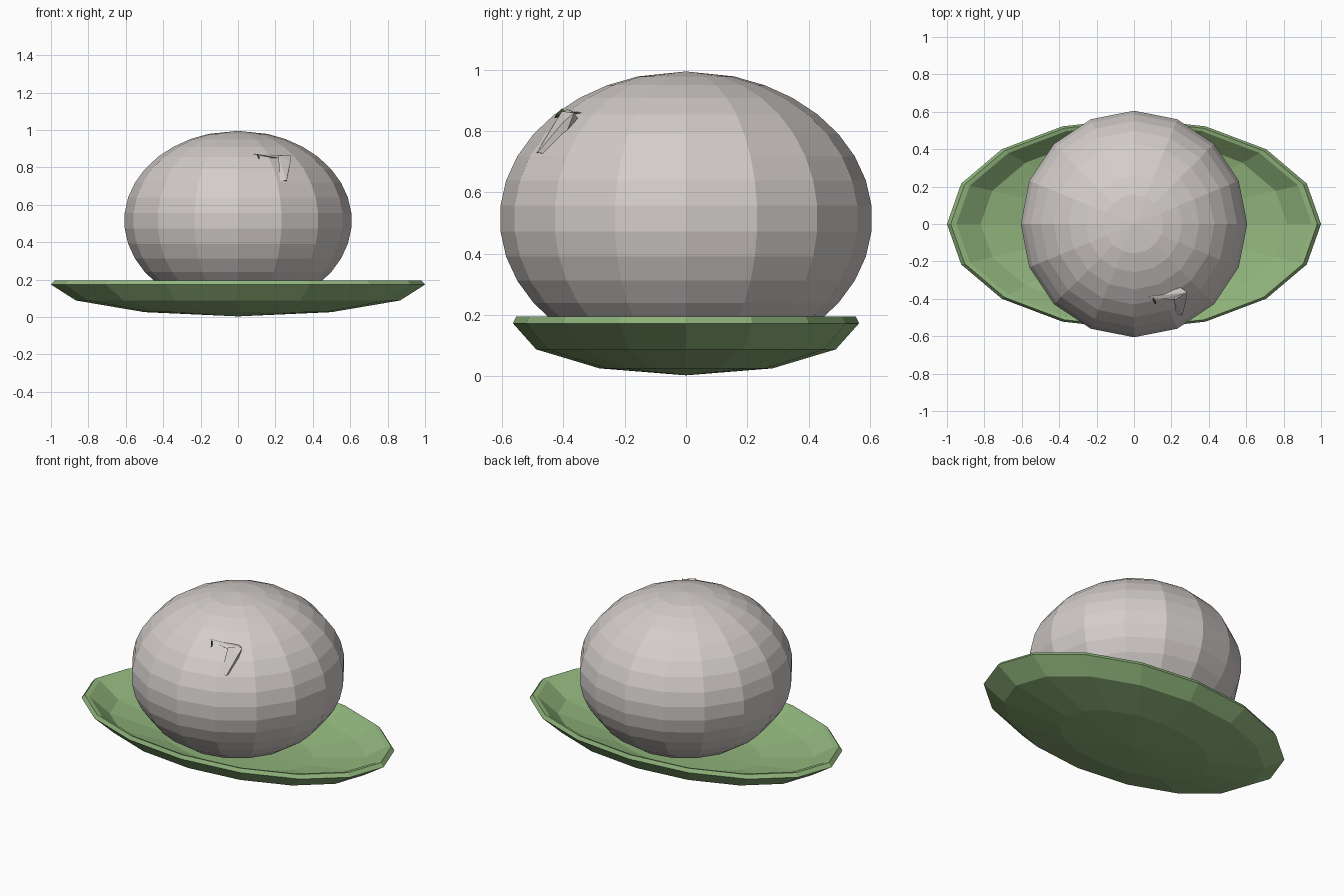
import bpy, bmesh, math

if "Cube" in bpy.data.objects:
    bpy.data.objects.remove(bpy.data.objects["Cube"])

def material(name, rgb):
    m = bpy.data.materials.new(name)
    m.diffuse_color = (*rgb, 1)
    m.use_nodes = True
    m.node_tree.nodes["Principled BSDF"].inputs["Base Color"].default_value = m.diffuse_color
    return m

STONE = material("warm grey", (0.65, 0.61, 0.59))
LEAF = material("leaf green", (0.28, 0.46, 0.20))
DARK = material("dark green", (0.05, 0.09, 0.04))

def finish(bm, name, mat):
    bmesh.ops.recalc_face_normals(bm, faces=bm.faces)
    me = bpy.data.meshes.new(name)
    bm.to_mesh(me)
    bm.free()
    me.materials.append(mat)
    ob = bpy.data.objects.new(name, me)
    bpy.context.collection.objects.link(ob)
    return ob

def lathe(name, profile, rx, ry, mat, n=16):
    """Closed elliptical lathe; first and last profile points are poles."""
    bm = bmesh.new()
    first = bm.verts.new((0, 0, profile[0][1]))
    last = bm.verts.new((0, 0, profile[-1][1]))
    rings = []
    for r, z in profile[1:-1]:
        rings.append([bm.verts.new((r * rx * math.cos(math.tau * i / n),
                                    r * ry * math.sin(math.tau * i / n), z))
                      for i in range(n)])
    for i in range(n):
        j = (i + 1) % n
        bm.faces.new((first, rings[0][j], rings[0][i]))
        for a, b in zip(rings, rings[1:]):
            bm.faces.new((a[i], a[j], b[j], b[i]))
        bm.faces.new((last, rings[-1][i], rings[-1][j]))
    return finish(bm, name, mat)

def hull(name, points, mat):
    bm = bmesh.new()
    for p in points:
        bm.verts.new(p)
    bmesh.ops.convex_hull(bm, input=bm.verts[:])
    return finish(bm, name, mat)

# Squashed round body: sixteen rings at ten degree steps, plus poles
angles = [-90] + list(range(-75, 80, 10)) + [90]
lathe("round_body",
      [(math.cos(math.radians(a)), 0.515 + 0.48 * math.sin(math.radians(a))) for a in angles],
      0.608, 0.608, STONE)

# Shallow oval dish: curved underside, rim, hollow inside
under = [(math.sin(math.radians(a)), 0.003 + 0.17 * (1 - math.cos(math.radians(a))))
         for a in (0, 30, 60, 90)]
inside = [(0.98, 0.195), (0.95, 0.19), (0.82, 0.105), (0.48, 0.047), (0, 0.03)]
lathe("oval_dish", under + inside, 1.0, 0.565, LEAF)

# Small angular stalk breaking through the body's surface
hull("stalk_leg", [(0.215, -0.405, 0.865), (0.285, -0.365, 0.86), (0.28, -0.40, 0.83),
                   (0.225, -0.49, 0.73), (0.26, -0.485, 0.73),
                   (0.22, -0.34, 0.82), (0.26, -0.42, 0.72)], STONE)
hull("stalk_arm", [(0.08, -0.39, 0.872), (0.15, -0.40, 0.862), (0.285, -0.365, 0.862),
                   (0.215, -0.405, 0.85), (0.25, -0.34, 0.86), (0.10, -0.37, 0.85)], STONE)
hull("stalk_tip", [(0.10, -0.405, 0.875), (0.113, -0.43, 0.843), (0.118, -0.425, 0.853),
                   (0.105, -0.38, 0.85)], DARK)
